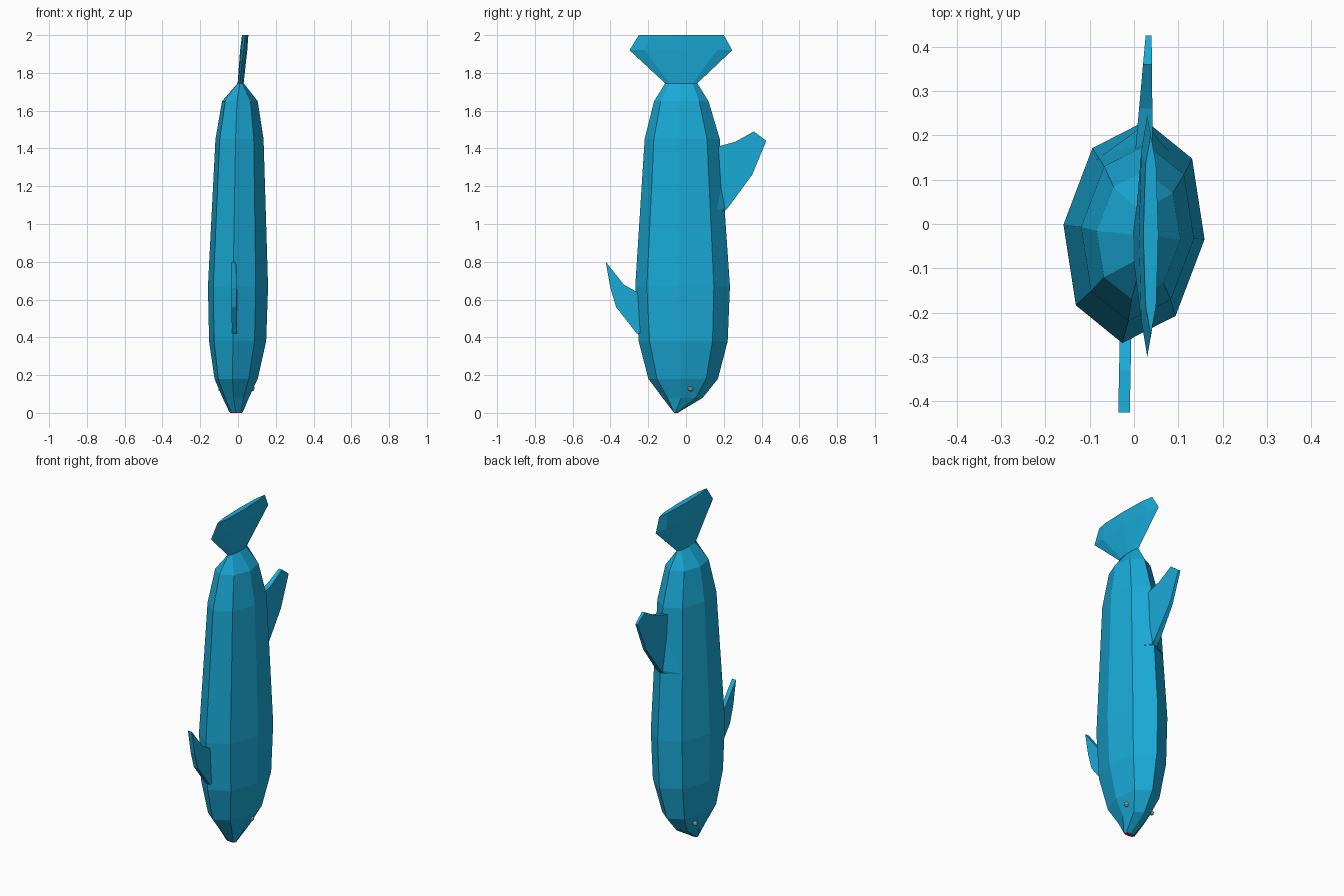
import bpy, bmesh
from math import sin, cos, pi, radians
from mathutils import Vector

if "Cube" in bpy.data.objects:
    bpy.data.objects.remove(bpy.data.objects["Cube"])


def material(name, rgb):
    m = bpy.data.materials.new(name)
    m.diffuse_color = (*rgb, 1)
    m.use_nodes = True
    m.node_tree.nodes["Principled BSDF"].inputs["Base Color"].default_value = m.diffuse_color
    return m


BLUE = material("fish_blue", (0.01, 0.40, 0.68))
RED = material("mouth_red", (0.7, 0.02, 0.04))


def finish(bm, name, mat=None):
    bmesh.ops.recalc_face_normals(bm, faces=bm.faces)
    me = bpy.data.meshes.new(name)
    bm.to_mesh(me)
    bm.free()
    ob = bpy.data.objects.new(name, me)
    bpy.context.collection.objects.link(ob)
    if mat:
        me.materials.append(mat)
    return ob


def loft(name, rings, mat, n=8):
    """Skin elliptical n-gon rings: (z, centre x, centre y, half x, half y, turn)."""
    bm = bmesh.new()
    loops = []
    for z, cx, cy, rx, ry, turn in rings:
        t = radians(turn)
        loop = []
        for i in range(n):
            x, y = rx * cos(2 * pi * i / n), ry * sin(2 * pi * i / n)
            loop.append(bm.verts.new((cx + x * cos(t) - y * sin(t),
                                      cy + x * sin(t) + y * cos(t), z)))
        loops.append(loop)
    for a, b in zip(loops, loops[1:]):
        for i in range(n):
            j = (i + 1) % n
            bm.faces.new((a[i], a[j], b[j], b[i]))
    bm.faces.new(loops[0])
    bm.faces.new(loops[-1])
    return finish(bm, name, mat)


def fin(name, outline, x_of, half_of, hull=()):
    """Thin fin from a (y, z) outline; x centre and half thickness vary with y."""
    bm = bmesh.new()
    sides = [[bm.verts.new((x_of(y) + s * half_of(y), y, z)) for y, z in outline]
             for s in (-1, 1)]
    for side in sides:
        bm.faces.new(side)
    for i in range(len(outline)):
        j = (i + 1) % len(outline)
        bm.faces.new((sides[0][i], sides[0][j], sides[1][j], sides[1][i]))
    # flared root
    if hull:
        extra = [bm.verts.new(p) for p in hull]
        bmesh.ops.convex_hull(bm, input=extra)
    return finish(bm, name, BLUE)


# Body, nose down
loft("body", [
    (0.004, -0.010, -0.052, 0.036, 0.014, -6),
    (0.08, -0.012, -0.018, 0.070, 0.107, -6),
    (0.18, -0.010, -0.015, 0.115, 0.185, -6),
    (0.38, -0.002, -0.015, 0.152, 0.237, -6),
    (0.67, 0.000, -0.018, 0.160, 0.252, -6),
    (1.45, 0.008, -0.020, 0.128, 0.200, -6),
    (1.65, 0.010, -0.025, 0.095, 0.145, -6),
    (1.745, 0.014, -0.025, 0.016, 0.085, -3)], BLUE)

# Mouth
loft("mouth", [(0.0, -0.010, -0.052, 0.032, 0.011, -6),
               (0.008, -0.010, -0.052, 0.034, 0.013, -6)], RED)

# Tail fin
loft("tail_fin", [
    (1.745, 0.014, -0.025, 0.016, 0.085, -3),
    (1.92, 0.030, -0.027, 0.019, 0.272, 0),
    (2.0, 0.038, -0.025, 0.017, 0.225, 0)], BLUE)

# Large fin with flared root
fin("large_fin",
    [(0.10, 1.08), (0.205, 1.07), (0.225, 1.09), (0.35, 1.26), (0.425, 1.44),
     (0.36, 1.49), (0.26, 1.435), (0.17, 1.41), (0.10, 1.40)],
    lambda y: 0.018 + 0.04 * max(0, y - 0.05),
    lambda y: max(0.006, 0.022 - 0.05 * max(0, y - 0.12)),
    [(0.115, 0.122, 1.065), (-0.085, 0.145, 1.065), (0.04, 0.205, 1.068),
     (0.005, 0.205, 1.068), (0.025, 0.225, 1.09), (0.02, 0.17, 1.40)])

# Small fin
fin("small_fin",
    [(-0.20, 0.42), (-0.26, 0.42), (-0.37, 0.56), (-0.40, 0.66),
     (-0.425, 0.80), (-0.33, 0.68), (-0.26, 0.64), (-0.20, 0.64)],
    lambda y: -0.018 + 0.02 * (y + 0.2),
    lambda y: 0.013)

# Eyes
for name, x, y in (("right_eye", 0.074, 0.024), ("left_eye", -0.090, 0.040)):
    bm = bmesh.new()
    bmesh.ops.create_icosphere(bm, subdivisions=1, radius=0.016)
    bmesh.ops.translate(bm, verts=bm.verts, vec=Vector((x, y, 0.128)))
    finish(bm, name)
